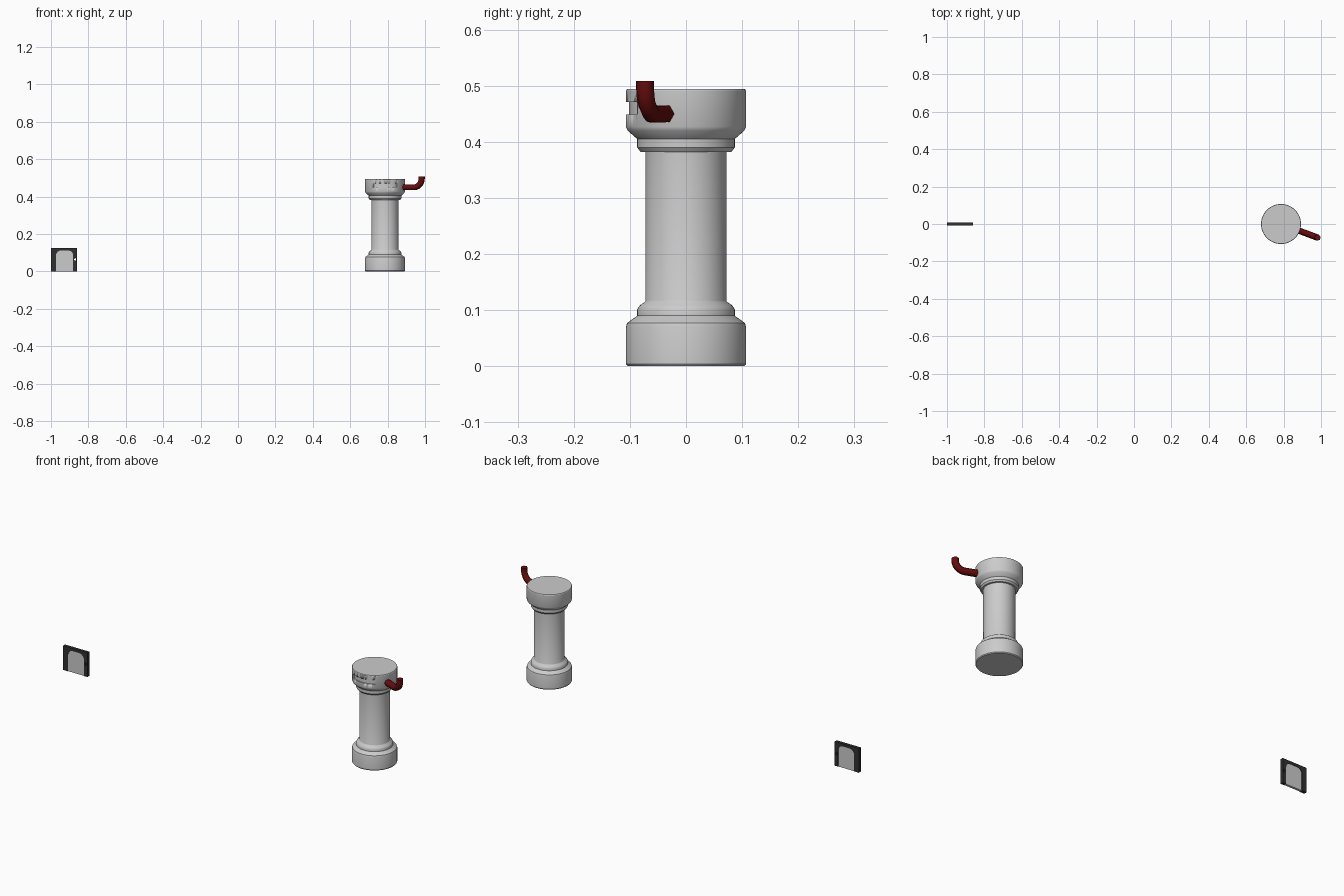
import bpy, bmesh
from math import sin, cos, pi, radians
from mathutils import Vector

if "Cube" in bpy.data.objects:
    bpy.data.objects.remove(bpy.data.objects["Cube"])


def make(name, bm, color=None, angle=30):
    bmesh.ops.recalc_face_normals(bm, faces=bm.faces)
    mesh = bpy.data.meshes.new(name)
    bm.to_mesh(mesh)
    bm.free()
    ob = bpy.data.objects.new(name, mesh)
    bpy.context.collection.objects.link(ob)
    bpy.ops.object.select_all(action='DESELECT')
    ob.select_set(True)
    bpy.context.view_layer.objects.active = ob
    bpy.ops.object.shade_smooth_by_angle(angle=radians(angle))
    if color:
        mat = bpy.data.materials.new(name + "_color")
        mat.diffuse_color = (*color, 1)
        mat.use_nodes = True
        mat.node_tree.nodes["Principled BSDF"].inputs["Base Color"].default_value = mat.diffuse_color
        mesh.materials.append(mat)
    return ob


def skin(bm, rings, closed_caps=True):
    """Bridge rings of points into a capped tube."""
    vs = [[bm.verts.new(p) for p in r] for r in rings]
    n = len(vs[0])
    for a, b in zip(vs, vs[1:]):
        for i in range(n):
            j = (i + 1) % n
            bm.faces.new((a[i], a[j], b[j], b[i]))
    if closed_caps:
        bm.faces.new(vs[0][::-1])
        bm.faces.new(vs[-1])


def slab(outline, y0, y1):
    """Extrude an x-z outline between two y depths."""
    bm = bmesh.new()
    skin(bm, [[(x, y, z) for x, z in outline] for y in (y0, y1)])
    return bm


def cut(ob, cutter):
    cutter.hide_render = True
    cutter.hide_set(True)
    mod = ob.modifiers.new("cut", 'BOOLEAN')
    mod.operation = 'DIFFERENCE'
    mod.solver = 'EXACT'
    mod.object = cutter
    bpy.context.view_layer.objects.active = ob
    bpy.ops.object.modifier_apply(modifier=mod.name)
    bpy.data.objects.remove(cutter)


# Pedestal column, a turned profile
CX, R = 0.786, 0.107
profile = [(0.104, 0), (R, 0.004), (R, 0.07), (0.105, 0.077), (0.087, 0.09),
           (0.087, 0.101), (0.083, 0.108), (0.073, 0.115), (0.072, 0.117),
           (0.072, 0.382), (0.081, 0.382), (0.087, 0.39), (0.087, 0.405),
           (0.104, 0.42), (R, 0.427), (R, 0.491), (0.105, 0.494)]
SEG = 64
bm = bmesh.new()
skin(bm, [[(CX + r * cos(2 * pi * i / SEG), r * sin(2 * pi * i / SEG), z)
           for i in range(SEG)] for r, z in profile])
pedestal = make("pedestal_column", bm)

# Shallow curved slot in the front of the head
half = radians(35.5)
angles = [-pi / 2 - half + 2 * half * i / 12 for i in range(13)]
bm = bmesh.new()
skin(bm, [[(CX + r * cos(a), r * sin(a), z)
           for r, z in ((0.1015, 0.449), (0.12, 0.449), (0.12, 0.471), (0.1015, 0.471))]
          for a in angles])
cut(pedestal, make("slot_cutter", bm))

# Hexagonal lever: radial rod that bends upward
d = Vector((cos(radians(-20.4)), sin(radians(-20.4)), 0))
side, up = Vector((-d.y, d.x, 0)), Vector((0, 0, 1))
bend = 0.046
stations = [(0.095, 0.45, 0)]
for i in range(7):
    t = pi / 2 * i / 6
    stations.append((0.163 + bend * sin(t), 0.449 + bend * (1 - cos(t)), t))
stations.append((0.209, 0.508, pi / 2))
bm = bmesh.new()
rings = []
for s, z, t in stations:
    c = Vector((CX, 0, z)) + d * s
    n = -d * sin(t) + up * cos(t)
    rings.append([c + 0.017 * (side * cos(k * pi / 3) + n * sin(k * pi / 3))
                  for k in range(6)])
skin(bm, rings)
make("lever", bm, (0.13, 0.004, 0.004), 65)

# Arched doorway outline
x0, x1, top, cr = -0.973, -0.881, 0.112, 0.027
arch = [(x0, 0)]
arch += [(x0 + cr - cr * cos(t), top - cr + cr * sin(t))
         for t in (pi / 2 * i / 6 for i in range(7))]
arch += [(x1 - cr + cr * sin(t), top - cr + cr * cos(t))
         for t in (pi / 2 * i / 6 for i in range(7))]
arch += [(x1, 0)]

# Dark door frame with a small hole on the right
frame = make("door_frame",
             slab(arch + [(-0.861, 0), (-0.861, 0.126), (-1, 0.126), (-1, 0)],
                  -0.008, 0.008), (0.03, 0.03, 0.03))
hole = [(-0.871 + 0.005 * cos(pi * k / 6), 0.064 + 0.007 * sin(pi * k / 6))
        for k in range(12)]
cut(frame, make("hole_cutter", slab(hole, -0.02, 0.02)))

# Grey door panel set slightly inside the frame
make("door_panel", slab(arch, -0.006, 0.006))
